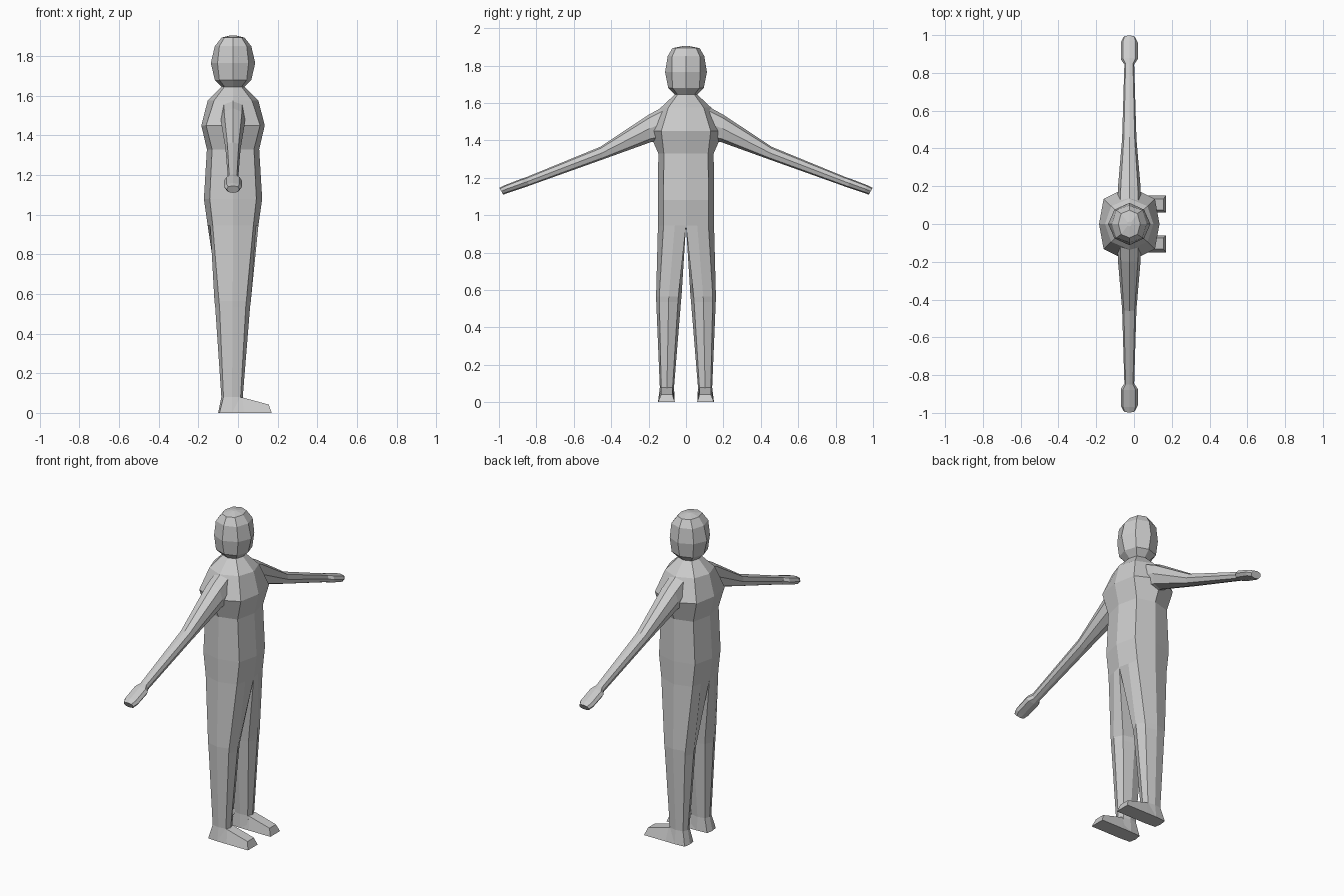
import bpy, bmesh
from mathutils import Vector

cube = bpy.data.objects.get("Cube")
if cube:
    bpy.data.objects.remove(cube, do_unlink=True)

grey = bpy.data.materials.new("plain grey")
grey.use_nodes = True
grey.diffuse_color = (0.6, 0.6, 0.6, 1)
grey.node_tree.nodes["Principled BSDF"].inputs["Base Color"].default_value = (0.6, 0.6, 0.6, 1)

CX = -0.025  # body axis; the figure faces +x


def octagon(center, u, v, ku=0.75, kv=0.75):
    """Eight points: four side middles and four softened corners."""
    pts = [(1, 0), (ku, kv), (0, 1), (-ku, kv), (-1, 0), (-ku, -kv), (0, -1), (ku, -kv)]
    return [Vector(center) + Vector(u) * a + Vector(v) * b for a, b in pts]


def loft(name, rings, side=1, cap_start=True, cap_end=True):
    """Skin a row of equal rings; side = -1 mirrors the part across y."""
    bm = bmesh.new()
    rows = [[bm.verts.new((p[0], p[1] * side, p[2])) for p in r] for r in rings]
    for a, b in zip(rows, rows[1:]):
        n = len(a)
        for i in range(n):
            j = (i + 1) % n
            bm.faces.new((a[i], a[j], b[j], b[i]))
    if cap_start:
        bm.faces.new(rows[0])
    if cap_end:
        bm.faces.new(rows[-1])
    bmesh.ops.recalc_face_normals(bm, faces=bm.faces)
    # An open part could come out reversed: compare with its own centre
    mid = sum((v.co for v in bm.verts), Vector()) / len(bm.verts)
    if sum((f.calc_center_median() - mid).dot(f.normal) * f.calc_area() for f in bm.faces) < 0:
        bmesh.ops.reverse_faces(bm, faces=bm.faces)
    mesh = bpy.data.meshes.new(name)
    bm.to_mesh(mesh)
    bm.free()
    mesh.materials.append(grey)
    obj = bpy.data.objects.new(name, mesh)
    bpy.context.collection.objects.link(obj)
    return obj


def level(z, hx, hy, cx=CX, cy=0, ku=0.75, kv=0.75):
    return octagon((cx, cy, z), (hx, 0, 0), (0, hy, 0), ku, kv)


# Head: faceted ball
loft("head", [
    level(1.64, 0.052, 0.055),
    level(1.68, 0.092, 0.095),
    level(1.765, 0.112, 0.112, ku=0.7, kv=0.68),
    level(1.85, 0.092, 0.098),
    level(1.893, 0.058, 0.073),
    level(1.905, 0.012, 0.012),
])

# Torso from crotch to neck
loft("torso", [
    level(0.945, 0.128, 0.15, ku=0.8, kv=0.8),
    level(1.08, 0.147, 0.15, ku=0.8, kv=0.8),
    level(1.33, 0.132, 0.148, ku=0.8, kv=0.8),
    level(1.45, 0.16, 0.2, ku=0.85, kv=0.66),
    level(1.575, 0.128, 0.135, ku=0.75, kv=0.7),
    level(1.65, 0.053, 0.055),
], cap_start=False)

# Arm stations: top (y, z), bottom (y, z), half width
ARM = [
    ((0.125, 1.578), (0.13, 1.40), 0.062),
    ((0.20, 1.537), (0.19, 1.39), 0.06),
    ((0.46, 1.365), (0.44, 1.30), 0.038),
    ((0.85, 1.205), (0.84, 1.157), 0.026),
    ((0.88, 1.195), (0.865, 1.148), 0.045),
    ((0.97, 1.16), (0.95, 1.12), 0.045),
    ((0.998, 1.146), (0.977, 1.11), 0.032),
]
arm_rings = []
for (ty, tz), (by, bz), w in ARM:
    arm_rings.append(octagon((CX, (ty + by) / 2, (tz + bz) / 2), (w, 0, 0),
                             (0, (ty - by) / 2, (tz - bz) / 2)))

# Top of the leg follows half of the torso's lower ring
hx = 0.128
thigh = [(CX + a * hx, b, 0.945) for a, b in
         [(0.9, 0.06), (0.8, 0.12), (0, 0.15), (-0.8, 0.12),
          (-0.9, 0.06), (-1, 0), (0, 0), (1, 0)]]
leg_rings = [
    thigh,
    level(0.565, 0.092, 0.068, cx=-0.027, cy=0.092),
    level(0.535, 0.088, 0.066, cx=-0.027, cy=0.093),
    level(0.08, 0.054, 0.038, cx=-0.03, cy=0.102, ku=0.8, kv=0.8),
    level(0.0, 0.07, 0.045, cx=-0.03, cy=0.105, ku=0.9, kv=0.9),
]


def foot_ring(x, z, x_low):
    """Trapezoid across the foot."""
    return [(x_low, 0.06, 0), (x_low, 0.15, 0), (x, 0.133, z), (x, 0.073, z)]


for label, side in (("left", 1), ("right", -1)):
    # The figure looks along +x, so its left arm lies on +y
    loft(label + "_arm", arm_rings, side)
    loft(label + "_leg", leg_rings, side, cap_start=False)
    loft(label + "_foot", [foot_ring(-0.03, 0.08, -0.03), foot_ring(0.022, 0.078, 0.03),
                           foot_ring(0.155, 0.042, 0.17)], side)
